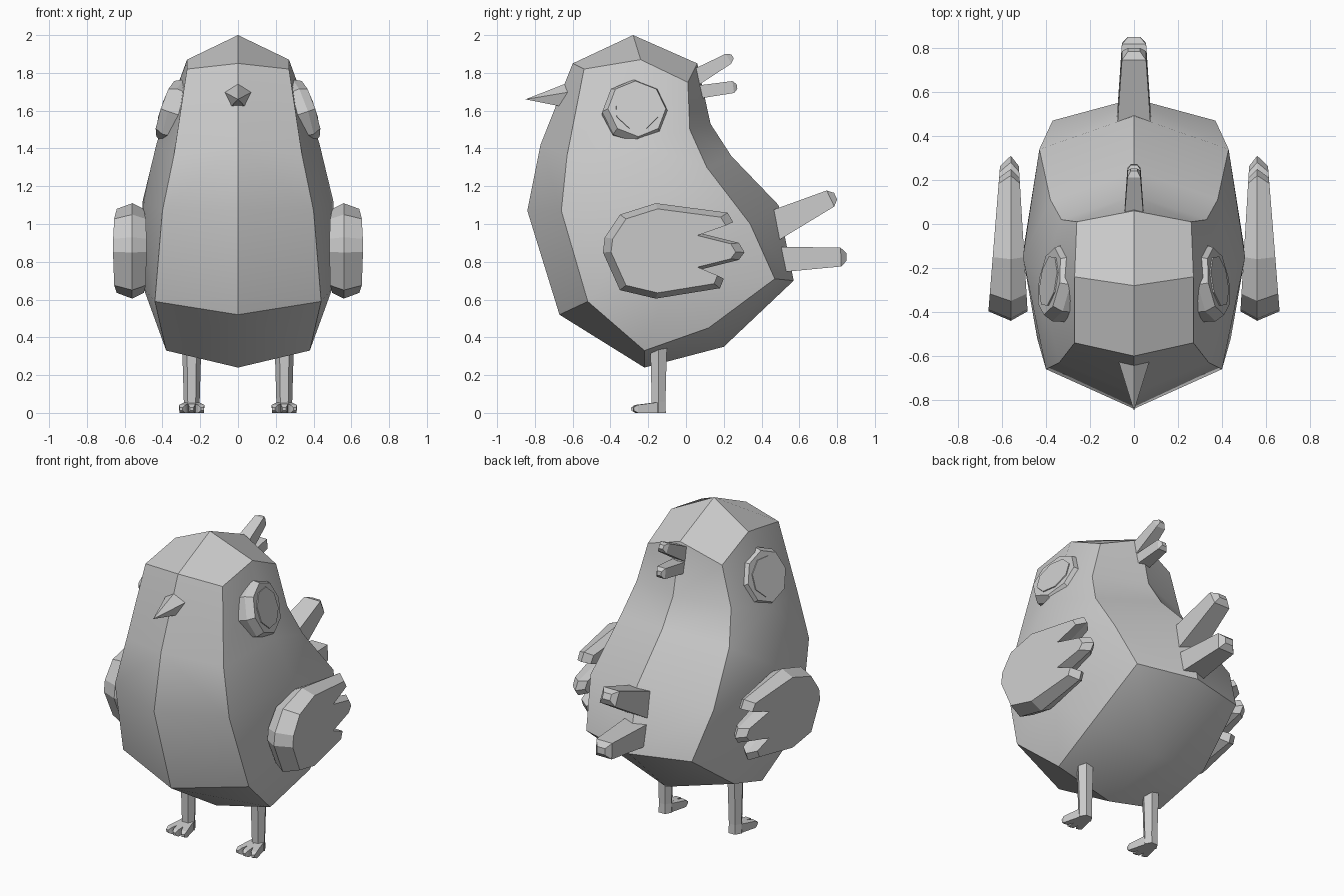
import bpy, bmesh, math
from mathutils import Vector, Matrix

cube = bpy.data.objects.get("Cube")
if cube:
    bpy.data.objects.remove(cube, do_unlink=True)

GREY = (0.6, 0.6, 0.6, 1)
grey = bpy.data.materials.new("plain grey")
grey.use_nodes = True
grey.diffuse_color = GREY
grey.node_tree.nodes["Principled BSDF"].inputs["Base Color"].default_value = GREY


def finish(name, bm, smooth=False):
    bmesh.ops.recalc_face_normals(bm, faces=bm.faces)
    mesh = bpy.data.meshes.new(name)
    bm.to_mesh(mesh)
    bm.free()
    mesh.materials.append(grey)
    ob = bpy.data.objects.new(name, mesh)
    bpy.context.collection.objects.link(ob)
    if smooth:
        bpy.ops.object.select_all(action='DESELECT')
        ob.select_set(True)
        bpy.context.view_layer.objects.active = ob
        bpy.ops.object.shade_smooth_by_angle(angle=math.radians(30))
    return ob


def add_mirror(bm):
    """Copy everything across x = 0 and weld the seam."""
    copy = bmesh.ops.duplicate(bm, geom=bm.verts[:] + bm.edges[:] + bm.faces[:])["geom"]
    for v in copy:
        if isinstance(v, bmesh.types.BMVert):
            v.co.x = -v.co.x
    bmesh.ops.remove_doubles(bm, verts=bm.verts, dist=0.0005)


def loft(bm, rings, caps=True):
    """Skin a list of equal-length rings of points."""
    rows = [[bm.verts.new(p) for p in ring] for ring in rings]
    n = len(rows[0])
    for a, b in zip(rows, rows[1:]):
        for i in range(n):
            j = (i + 1) % n
            bm.faces.new((a[i], a[j], b[j], b[i]))
    if caps:
        bm.faces.new(rows[0])
        bm.faces.new(rows[-1])
    return rows


def bar(bm, start, end, size0, size1, tip):
    """Tapered bar along start-end, sizes (half width, half height), blunt tip."""
    start, end = Vector(start), Vector(end)
    d = (end - start).normalized()
    side = d.cross(Vector((0, 0, 1))).normalized()
    up = side.cross(d)

    def ring(c, w, h):
        return [c + side * w * sx + up * h * sz
                for sx, sz in ((1, 1), (-1, 1), (-1, -1), (1, -1))]
    w, h = size1
    loft(bm, [ring(start, *size0), ring(end, w, h), ring(end + d * tip, w * .5, h * .4)])


# Body: centre line, ridge line and bulging side
centre = [(-.28, 2), (-.6, 1.85), (-.77, 1.42), (-.84, 1.07), (-.67, .52), (-.22, .24),
          (.2, .35), (.57, .7), (.49, 1.1), (.24, 1.36), (.13, 1.53), (.06, 1.85)]
ridge = [(.27, -.24, 1.87), (.27, -.54, 1.82), (.34, -.63, 1.36), (.4, -.66, 1.07),
         (.44, -.52, .59), (.38, -.22, .33), (.42, .12, .45), (.37, .47, .71),
         (.43, .34, 1), (.38, .11, 1.3), (.33, .02, 1.5), (.26, .01, 1.75)]
bm = bmesh.new()
_, r = loft(bm, [[(0, y, z) for y, z in centre], ridge], caps=False)
high, mid, low = [bm.verts.new(p) for p in
                  ((.43, -.25, 1.43), (.505, -.15, 1.12), (.5, -.1, .66))]
for face in ((r[0], r[1], r[2], high), (high, r[2], r[3], mid), (mid, r[3], r[4], low),
             (low, r[4], r[5]), (low, r[5], r[6]), (low, r[6], r[7]),
             (low, r[7], r[8], mid), (mid, r[8], r[9], high), (high, r[9], r[10]),
             (high, r[10], r[11], r[0])):
    bm.faces.new(face)
add_mirror(bm)
finish("body", bm, smooth=True)

# Beak: five-sided cone
bm = bmesh.new()
tip = bm.verts.new((0, -.85, 1.66))
base = [bm.verts.new((.075 * math.sin(a), -.62, 1.675 + .075 * math.cos(a)))
        for a in (math.tau * i / 5 for i in range(5))]
bm.faces.new(base)
for i in range(5):
    bm.faces.new((base[i], base[(i + 1) % 5], tip))
finish("beak", bm)


# Eyes: bevelled octagon with a thin raised plate
def octagon(radius, depth, turn=0):
    return [Vector((radius * math.cos(turn + math.tau * i / 8),
                    radius * math.sin(turn + math.tau * i / 8), depth)) for i in range(8)]


normal = Vector((.94, .15, .31)).normalized()
place = Matrix.Translation((.385, -.26, 1.61)) @ normal.to_track_quat('Z', 'Y').to_matrix().to_4x4()
for name, rings in (
        ("eye_rim", [octagon(.17, -.12), octagon(.178, -.045), octagon(.155, 0)]),
        ("eye_plate", [octagon(.12, 0, math.pi / 8), octagon(.12, .006, math.pi / 8)])):
    for side, label in ((1, "left_"), (-1, "right_")):
        bm = bmesh.new()
        loft(bm, rings)
        bmesh.ops.transform(bm, matrix=Matrix.Scale(side, 4, (1, 0, 0)) @ place, verts=bm.verts)
        finish(label + name, bm)

# Wings: feathered outline, swollen in the middle and thinner at the tips
outline = [(-.44, .85), (-.43, .93), (-.35, 1.05), (-.16, 1.11), (.22, 1.06), (.25, 1.01),
           (.08, .95), (.28, .9), (.31, .85), (.28, .81), (.08, .76), (.2, .71),
           (.18, .66), (-.16, .605), (-.35, .65)]


def wing_ring(scale, bulge):
    ring = []
    for y, z in outline:
        y, z = -.08 + (y + .08) * scale, .86 + (z - .86) * scale
        ring.append((.56 + bulge * (.07 - .08 * y), y, z))
    return ring


for side, label in ((1, "left_wing"), (-1, "right_wing")):
    bm = bmesh.new()
    loft(bm, [wing_ring(.88, -.75), wing_ring(1, 0), wing_ring(.88, 1)])
    bmesh.ops.scale(bm, vec=(side, 1, 1), verts=bm.verts)
    finish(label, bm)

# Tail and crest feathers
for name, start, end, size0, size1, end_tip in (
        ("upper_tail_feather", (.42, .97), (.765, 1.135), (.08, .085), (.055, .047), .03),
        ("lower_tail_feather", (.45, .81), (.82, .825), (.08, .07), (.055, .05), .03),
        ("upper_crest_feather", (.03, 1.765), (.225, 1.875), (.045, .045), (.03, .03), .025),
        ("lower_crest_feather", (.04, 1.695), (.25, 1.725), (.045, .035), (.03, .032), .02)):
    bm = bmesh.new()
    bar(bm, (0, *start), (0, *end), size0, size1, end_tip)
    finish(name, bm)

# Legs with three toes each
for side, label in ((1, "left_"), (-1, "right_")):
    x = side * .245
    bm = bmesh.new()
    rings = [[(x + rad * math.cos(math.tau * i / 6), -.145 + rad * math.sin(math.tau * i / 6), z)
              for i in range(6)] for z, rad in ((0, .044), (.06, .042), (.4, .052))]
    loft(bm, rings)
    finish(label + "leg", bm)
    bm = bmesh.new()
    for spread in (-1, 0, 1):
        bar(bm, (x + spread * .012, -.14, .029), (x + spread * .05, -.26 - .01 * (spread == 0), .021),
            (.024, .029), (.017, .021), .02)
    finish(label + "toes", bm)
